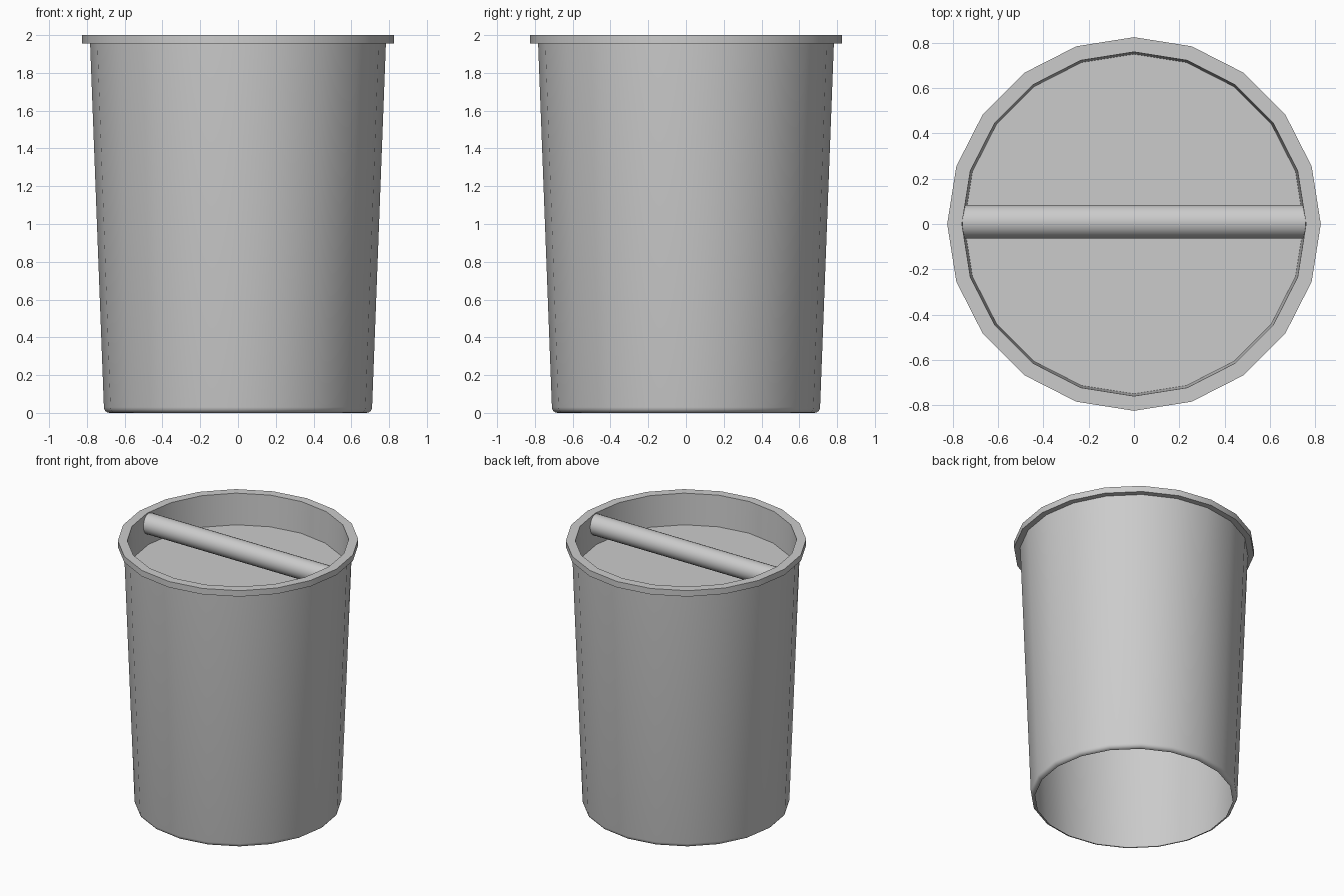
import bpy, bmesh, math
from mathutils import Matrix

if "Cube" in bpy.data.objects:
    bpy.data.objects.remove(bpy.data.objects["Cube"], do_unlink=True)

SIDES = 20
GREY = (0.6, 0.6, 0.6, 1)
grey = bpy.data.materials.new("light grey")
grey.use_nodes = True
grey.diffuse_color = GREY
grey.node_tree.nodes["Principled BSDF"].inputs["Base Color"].default_value = GREY


def finish(name, bm):
    """Turn a bmesh into a smooth object with sharp edges kept."""
    mesh = bpy.data.meshes.new(name)
    bm.to_mesh(mesh)
    bm.free()
    mesh.materials.append(grey)
    obj = bpy.data.objects.new(name, mesh)
    bpy.context.collection.objects.link(obj)
    bpy.ops.object.select_all(action="DESELECT")
    obj.select_set(True)
    bpy.context.view_layer.objects.active = obj
    bpy.ops.object.shade_smooth_by_angle(angle=math.radians(30))
    return obj


def lathe(name, profile, capped=False):
    """Revolve (radius, height) points, listed from outer bottom upward."""
    bm = bmesh.new()
    rings = []
    for r, z in profile:
        angles = [math.tau * i / SIDES for i in range(SIDES)]
        rings.append([bm.verts.new((r * math.cos(a), r * math.sin(a), z)) for a in angles])
    for low, high in zip(rings, rings[1:]):
        for i in range(SIDES):
            j = (i + 1) % SIDES
            bm.faces.new((low[i], low[j], high[j], high[i]))
    if capped:
        bm.faces.new(rings[-1])
    return finish(name, bm)


# Tapered wall, open underneath, with a rounded lower edge
edge = 0.03
steps = 4
curl = [(0.68 + edge * math.sin(a), edge - edge * math.cos(a))
        for a in (math.pi / 2 * i / steps for i in range(steps + 1))]
lathe("body_wall", curl + [(0.783, 1.955)])

# Overhanging rim
lathe("rim", [(0.783, 1.955), (0.825, 1.955), (0.825, 2.0), (0.76, 2.0)])

# Recessed top: short inner wall and flat floor
lathe("recessed_top", [(0.76, 2.0), (0.75, 1.765)], capped=True)

# Round bar across the recess
bm = bmesh.new()
bmesh.ops.create_cone(
    bm, cap_ends=True, segments=24, radius1=0.075, radius2=0.075, depth=1.514,
    matrix=Matrix.Translation((0, 0.01, 1.92)) @ Matrix.Rotation(math.pi / 2, 4, "Y"))
finish("handle_bar", bm)
